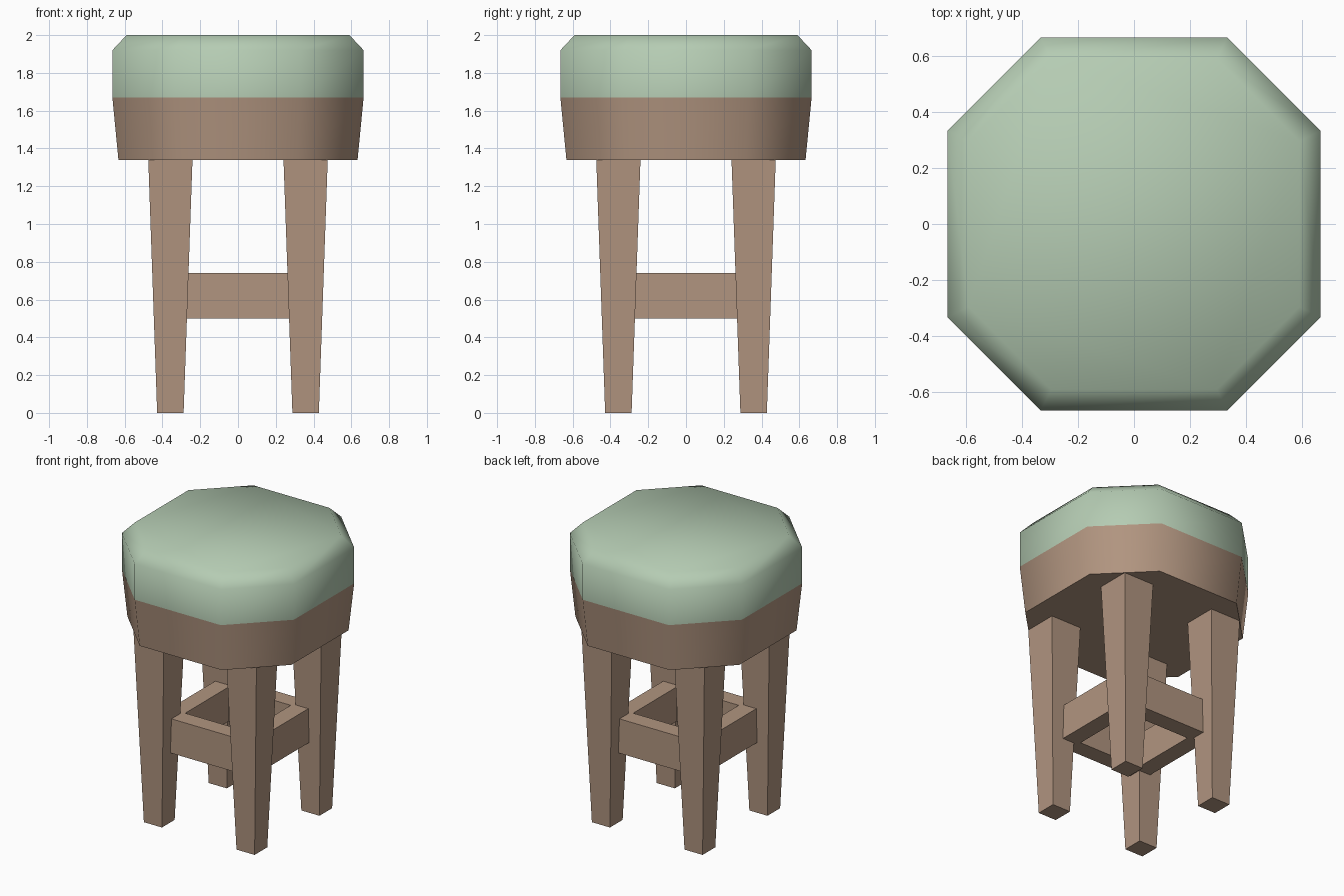
import bpy, bmesh, math

if "Cube" in bpy.data.objects:
    bpy.data.objects.remove(bpy.data.objects["Cube"], do_unlink=True)


def material(name, rgb):
    m = bpy.data.materials.new(name)
    m.use_nodes = True
    m.diffuse_color = (*rgb, 1)
    m.node_tree.nodes["Principled BSDF"].inputs["Base Color"].default_value = (*rgb, 1)
    return m


wood = material("warm brown wood", (0.44, 0.30, 0.215))
fabric = material("sage green fabric", (0.46, 0.60, 0.45))


def octagon(r):
    h = r / 2
    return [(r, -h), (r, h), (h, r), (-h, r), (-r, h), (-r, -h), (-h, -r), (h, -r)]


def square(r, cx=0, cy=0):
    return [(cx + r * sx, cy + r * sy) for sx, sy in ((1, -1), (1, 1), (-1, 1), (-1, -1))]


def loft(name, mat, sections, bottom=True, top=True, closed=False, smooth=False):
    """Skin a stack of (outline, height) sections."""
    bm = bmesh.new()
    rings = [[bm.verts.new((x, y, z)) for x, y in outline] for outline, z in sections]
    pairs = list(zip(rings, rings[1:]))
    if closed:
        pairs.append((rings[-1], rings[0]))
    for a, b in pairs:
        n = len(a)
        for i in range(n):
            j = (i + 1) % n
            bm.faces.new((a[i], a[j], b[j], b[i]))
    if bottom:
        bm.faces.new(rings[0][::-1])
    if top:
        bm.faces.new(rings[-1])
    mesh = bpy.data.meshes.new(name)
    bm.to_mesh(mesh)
    bm.free()
    mesh.materials.append(mat)
    obj = bpy.data.objects.new(name, mesh)
    bpy.context.collection.objects.link(obj)
    if smooth:
        bpy.ops.object.select_all(action="DESELECT")
        obj.select_set(True)
        bpy.context.view_layer.objects.active = obj
        bpy.ops.object.shade_smooth_by_angle(angle=math.radians(60))
    return obj


# Padded seat and the flared wooden drum below it
loft("cushion", fabric, [(octagon(0.665), 1.67), (octagon(0.665), 1.92), (octagon(0.59), 2.0)],
     bottom=False, smooth=True)
loft("seat_base", wood, [(octagon(0.633), 1.34), (octagon(0.665), 1.67)],
     top=False, smooth=True)

# Four tapered legs
for side, sx in (("right", -1), ("left", 1)):
    for end, sy in (("front", -1), ("back", 1)):
        cx, cy = 0.358 * sx, 0.358 * sy
        loft(f"{end}_{side}_leg", wood,
             [(square(0.07, cx, cy), 0), (square(0.117, cx, cy), 1.34)])

# Square stretcher frame joining the legs
loft("stretcher_frame", wood,
     [(square(0.36), 0.5), (square(0.36), 0.74), (square(0.24), 0.74), (square(0.24), 0.5)],
     bottom=False, top=False, closed=True)
